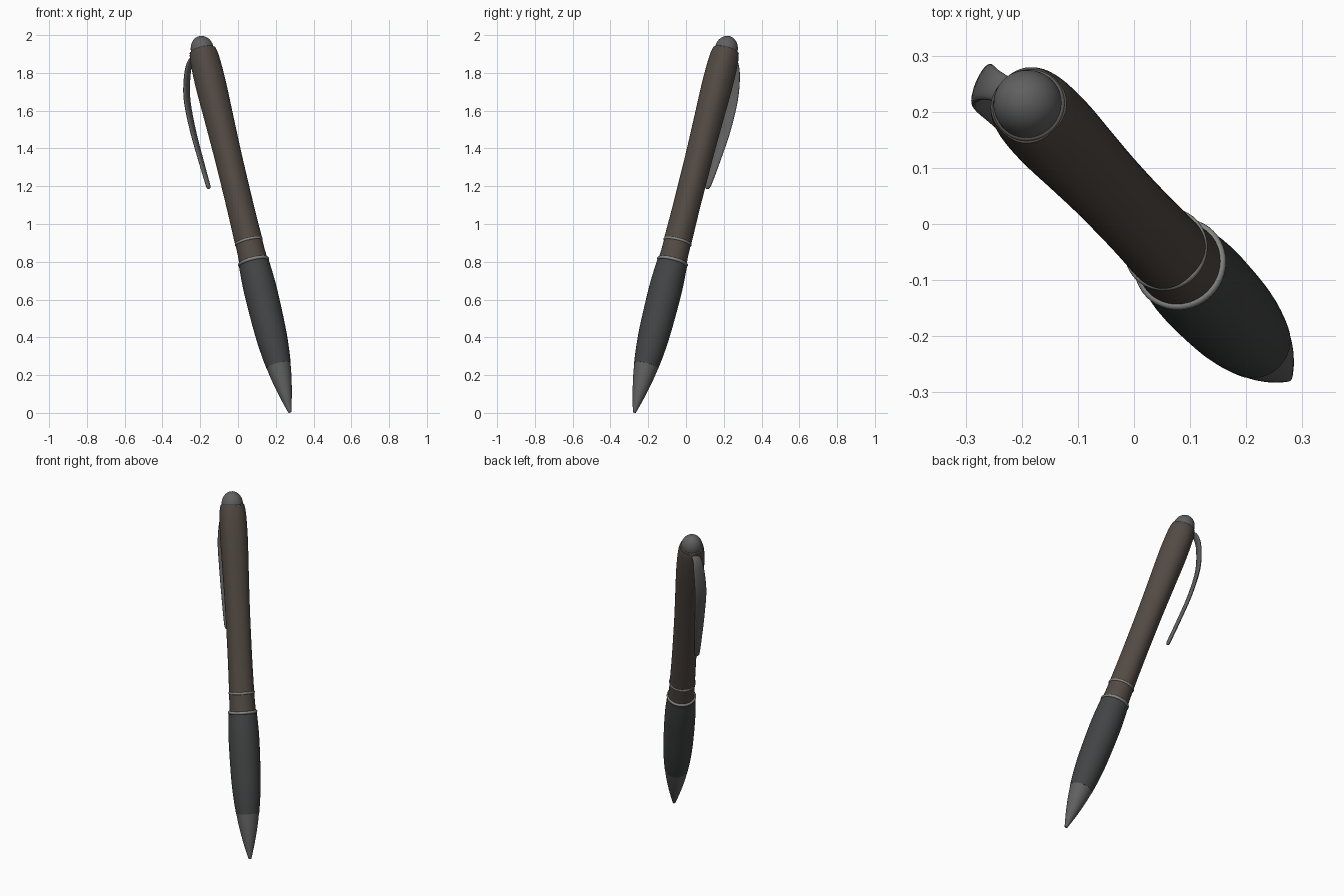
import bpy, bmesh
from math import pi, cos, sin
from mathutils import Vector, Matrix

if "Cube" in bpy.data.objects:
    bpy.data.objects.remove(bpy.data.objects["Cube"])

# Pen axis: a point for each height z along the leaning centre line
BASE, SLOPE = Vector((0.275, -0.274, 0)), Vector((-0.241, 0.253, 1))
AX = SLOPE.normalized()
U = Vector((1, 1, 0)).normalized()
U = (U - AX * U.dot(AX)).normalized()
V = AX.cross(U)


def material(name, rgb):
    m = bpy.data.materials.new(name)
    m.diffuse_color = (*rgb, 1)
    m.use_nodes = True
    m.node_tree.nodes["Principled BSDF"].inputs["Base Color"].default_value = m.diffuse_color
    return m


BROWN = material("barrel_brown", (0.085, 0.068, 0.056))
DARK = material("grip_dark", (0.055, 0.057, 0.058))
METAL = material("metal_grey", (0.115, 0.117, 0.115))
SILVER = material("ring_silver", (0.24, 0.24, 0.23))


def loft(name, sections, mat, angle=40):
    """Skin a list of equal-length point rings and cap both ends."""
    bm = bmesh.new()
    rings = [[bm.verts.new(p) for p in s] for s in sections]
    n = len(rings[0])
    for a, b in zip(rings, rings[1:]):
        for i in range(n):
            j = (i + 1) % n
            bm.faces.new((a[i], a[j], b[j], b[i]))
    bm.faces.new(rings[0][::-1])
    bm.faces.new(rings[-1])
    bmesh.ops.recalc_face_normals(bm, faces=bm.faces)
    me = bpy.data.meshes.new(name)
    bm.to_mesh(me)
    bm.free()
    me.materials.append(mat)
    ob = bpy.data.objects.new(name, me)
    bpy.context.collection.objects.link(ob)
    bpy.ops.object.select_all(action='DESELECT')
    ob.select_set(True)
    bpy.context.view_layer.objects.active = ob
    bpy.ops.object.shade_smooth_by_angle(angle=angle * pi / 180)
    return ob


def smooth(keys, steps=6):
    """Catmull-Rom interpolation through tuples of numbers."""
    k = [Vector(p) for p in keys]
    k = [2 * k[0] - k[1]] + k + [2 * k[-1] - k[-2]]
    out = []
    for a, b, c, d in zip(k, k[1:], k[2:], k[3:]):
        for s in range(steps):
            t = s / steps
            out.append(0.5 * (2 * b + (c - a) * t + (2 * a - 5 * b + 4 * c - d) * t * t
                              + (3 * b - a - 3 * c + d) * t ** 3))
    return out + [k[-2]]


def lathe(name, profile, mat, power=2.0, n=48):
    """Profile of (height on axis, radius); power above 2 squares the section."""
    secs = []
    for z, r in profile:
        ring = []
        for i in range(n):
            c, s = cos(2 * pi * i / n), sin(2 * pi * i / n)
            f = (abs(c) ** power + abs(s) ** power) ** (-1 / power)
            ring.append(BASE + SLOPE * z + (U * c + V * s) * max(r, 0.001) * f)
        secs.append(ring)
    return loft(name, secs, mat)


def arc_ring(z, r, t, n=8):
    """Half-round bead profile."""
    return [(z - t * cos(pi * i / n), r + t * sin(pi * i / n)) for i in range(n + 1)]


# Metal writing tip
lathe("tip", [(0.002, 0.003)] + smooth([(0.003, 0.008), (0.03, 0.016), (0.1, 0.035),
                                       (0.18, 0.053), (0.25, 0.065)]), METAL)

# Soft swelling grip
lathe("grip", smooth([(0.25, 0.066), (0.32, 0.075), (0.42, 0.083), (0.56, 0.087),
                      (0.68, 0.087), (0.79, 0.081)]), DARK)

# Band between the two trim rings
lathe("band", [(0.785, 0.077), (0.85, 0.073), (0.91, 0.072)], BROWN)
lathe("lower_ring", arc_ring(0.8, 0.076, 0.008), SILVER)
lathe("upper_ring", arc_ring(0.905, 0.069, 0.007), SILVER)

# Barrel widening towards the top
lathe("barrel", smooth([(0.9, 0.071), (1.1, 0.069), (1.35, 0.07), (1.55, 0.074),
                        (1.72, 0.078), (1.83, 0.077), (1.89, 0.073), (1.92, 0.067)]),
      BROWN, power=2.25)

# Collar and domed push cap
lathe("collar", arc_ring(1.918, 0.059, 0.007), METAL)
lathe("push_cap", [(1.9, 0.061), (1.925, 0.061)] +
      [(1.925 + 0.068 * sin(pi / 2 * i / 10), 0.061 * cos(pi / 2 * i / 10))
       for i in range(1, 11)], METAL)

# Pocket clip: bowed blade, keys are (x, y, z, half width)
W = Vector((0.38, 0.92, 0)).normalized()
secs = []
keys = smooth([(-0.215, 0.232, 1.89, 0.022), (-0.25, 0.247, 1.865, 0.028),
               (-0.268, 0.252, 1.79, 0.036), (-0.27, 0.24, 1.66, 0.038),
               (-0.24, 0.207, 1.5, 0.033), (-0.2, 0.163, 1.35, 0.026),
               (-0.163, 0.122, 1.22, 0.018), (-0.155, 0.113, 1.192, 0.011),
               (-0.153, 0.111, 1.185, 0.003)])
pts = [Vector(k[:3]) for k in keys]
for i, k in enumerate(keys):
    tan = (pts[min(i + 1, len(pts) - 1)] - pts[max(i - 1, 0)]).normalized()
    w = (W - tan * W.dot(tan)).normalized()
    nrm = tan.cross(w)
    th = min(0.011, k[3] * 0.8)
    secs.append([pts[i] + w * k[3] * cos(a) + nrm * th * sin(a)
                 for a in (2 * pi * j / 20 for j in range(20))])
loft("clip", secs, METAL, 60)
